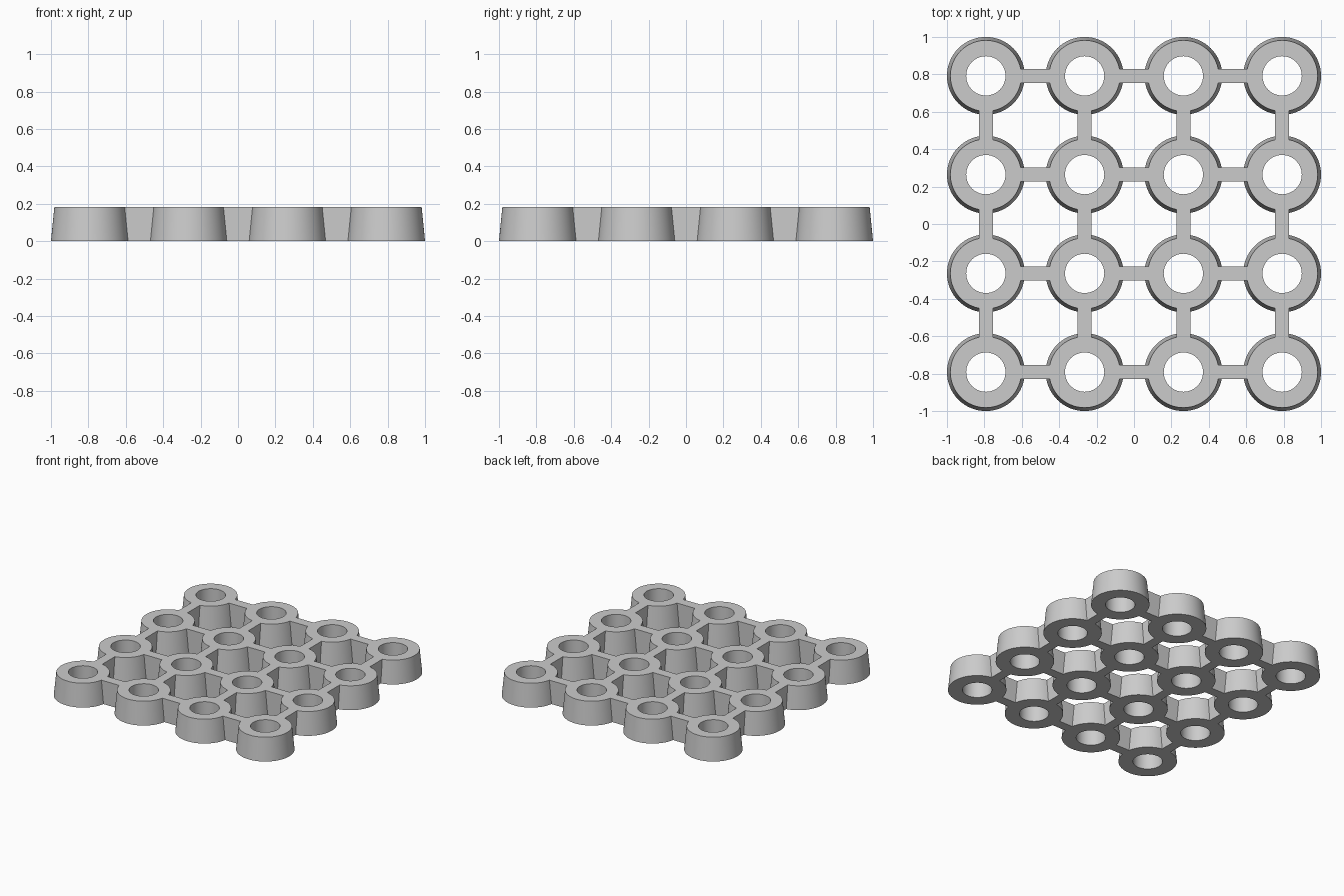
import bpy, bmesh
from math import pi, sin, cos

old = bpy.data.objects.get("Cube")
if old:
    bpy.data.objects.remove(old, do_unlink=True)

HEIGHT = 0.183
PITCH = 0.528
BASE_R, TOP_R, BORE_R = 0.208, 0.19, 0.105
BAR_WIDTH = 0.075
SIDES = 64
CENTRES = [(i - 1.5) * PITCH for i in range(4)]

grey = bpy.data.materials.new("light grey")
grey.use_nodes = True
colour = (0.6, 0.6, 0.6, 1)
grey.diffuse_color = colour
grey.node_tree.nodes["Principled BSDF"].inputs["Base Color"].default_value = colour


def make_object(name, bm):
    bmesh.ops.recalc_face_normals(bm, faces=bm.faces)
    mesh = bpy.data.meshes.new(name)
    bm.to_mesh(mesh)
    bm.free()
    mesh.materials.append(grey)
    obj = bpy.data.objects.new(name, mesh)
    bpy.context.collection.objects.link(obj)
    return obj


def add_ring(bm, cx, cy):
    """Tapered ring with a straight bore."""
    profile = [(BASE_R, 0), (TOP_R, HEIGHT), (BORE_R, HEIGHT), (BORE_R, 0)]
    loops = []
    for r, z in profile:
        angles = [2 * pi * k / SIDES for k in range(SIDES)]
        loops.append([bm.verts.new((cx + r * cos(a), cy + r * sin(a), z)) for a in angles])
    for i, low in enumerate(loops):
        high = loops[(i + 1) % len(loops)]
        for k in range(SIDES):
            n = (k + 1) % SIDES
            bm.faces.new((low[k], low[n], high[n], high[k]))


def add_bar(bm, cx, cy, sx, sy):
    verts = bmesh.ops.create_cube(bm, size=1)["verts"]
    bmesh.ops.scale(bm, verts=verts, vec=(sx, sy, HEIGHT))
    bmesh.ops.translate(bm, verts=verts, vec=(cx, cy, HEIGHT / 2))


# Four by four grid of rings
rings = bmesh.new()
for x in CENTRES:
    for y in CENTRES:
        add_ring(rings, x, y)
lattice = make_object("ring_lattice", rings)

# Bars between neighbours, with their ends buried in the ring walls
bars = bmesh.new()
length = PITCH - 0.3
for line in CENTRES:
    for start in CENTRES[:-1]:
        middle = start + PITCH / 2
        add_bar(bars, middle, line, length, BAR_WIDTH)
        add_bar(bars, line, middle, BAR_WIDTH, length)
connectors = make_object("connecting_bars", bars)

# Fuse rings and bars into one body
fuse = lattice.modifiers.new("fuse", "BOOLEAN")
fuse.operation = "UNION"
fuse.solver = "EXACT"
fuse.object = connectors
bpy.ops.object.select_all(action="DESELECT")
lattice.select_set(True)
bpy.context.view_layer.objects.active = lattice
bpy.ops.object.modifier_apply(modifier=fuse.name)
bpy.data.objects.remove(connectors, do_unlink=True)
bpy.ops.object.shade_smooth_by_angle(angle=pi / 6)
